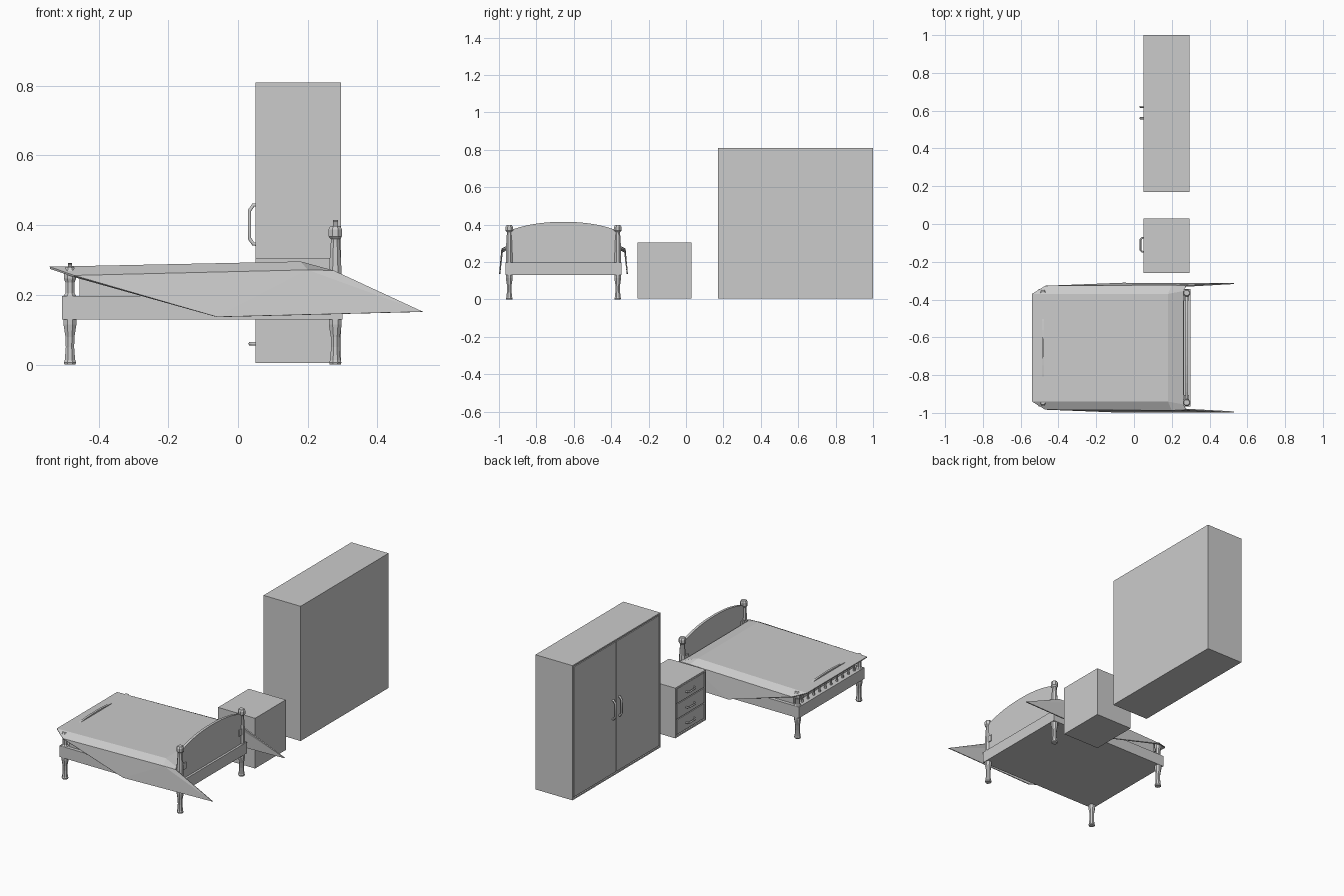
import bpy, bmesh, math
from mathutils import Vector

if "Cube" in bpy.data.objects:
    bpy.data.objects.remove(bpy.data.objects["Cube"])

YC = -0.655  # bed centre line


def mesh_object(name, verts, faces):
    me = bpy.data.meshes.new(name)
    me.from_pydata(verts, [], faces)
    bm = bmesh.new()
    bm.from_mesh(me)
    bmesh.ops.recalc_face_normals(bm, faces=bm.faces)
    bm.to_mesh(me)
    bm.free()
    ob = bpy.data.objects.new(name, me)
    bpy.context.collection.objects.link(ob)
    return ob


def box(name, x, y, z):
    v = [(a, b, c) for a in x for b in y for c in z]
    f = [(0, 1, 3, 2), (4, 6, 7, 5), (0, 4, 5, 1), (2, 3, 7, 6), (0, 2, 6, 4), (1, 5, 7, 3)]
    return mesh_object(name, v, f)


def lathe(name, x, y, profile, n=8):
    v, f = [], []
    for r, z in profile:
        for i in range(n):
            a = math.tau * (i + 0.5) / n
            v.append((x + r * math.cos(a), y + r * math.sin(a), z))
    for k in range(len(profile) - 1):
        for i in range(n):
            j = (i + 1) % n
            f.append((k * n + i, k * n + j, (k + 1) * n + j, (k + 1) * n + i))
    f.append(tuple(range(n)))
    f.append(tuple(range(len(v) - n, len(v))))
    return mesh_object(name, v, f)


def tube(name, points, r):
    cu = bpy.data.curves.new(name, 'CURVE')
    cu.dimensions = '3D'
    cu.bevel_depth = r
    cu.bevel_resolution = 1
    cu.use_fill_caps = True
    sp = cu.splines.new('POLY')
    sp.points.add(len(points) - 1)
    for p, co in zip(sp.points, points):
        p.co = (*co, 1)
    ob = bpy.data.objects.new(name, cu)
    bpy.context.collection.objects.link(ob)
    return ob


def arched_panel(name, x, half, z_low, z_end, z_mid, n=12):
    # upright panel whose lower edge is z_low(t) and top edge is an arch
    v, f = [], []
    for i in range(n + 1):
        t = -1 + 2 * i / n
        top = z_end + (z_mid - z_end) * (1 - abs(t) ** 2.3)
        for px in x:
            v += [(px, YC + half * t, z_low(t)), (px, YC + half * t, top)]
    for i in range(n):
        a, b = 4 * i, 4 * i + 4
        f += [(a, a + 1, b + 1, b), (a + 2, b + 2, b + 3, a + 3),
              (a + 1, a + 3, b + 3, b + 1), (a, b, b + 2, a + 2)]
    e = 4 * n
    f += [(0, 2, 3, 1), (e, e + 1, e + 3, e + 2)]
    return mesh_object(name, v, f)


def fronted_case(name, x, y, z, rim, depth):
    # case with its -x face inset behind a rim
    ob = box(name, x, y, z)
    bm = bmesh.new()
    bm.from_mesh(ob.data)
    bm.normal_update()
    face = min(bm.faces, key=lambda q: q.normal.x)
    bmesh.ops.inset_region(bm, faces=[face], thickness=rim)
    res = bmesh.ops.extrude_discrete_faces(bm, faces=[face])
    bmesh.ops.translate(bm, vec=Vector((depth, 0, 0)), verts=res['faces'][0].verts[:])
    bm.to_mesh(ob.data)
    bm.free()
    return ob


# wardrobe with two doors and U-shaped pulls
fronted_case("wardrobe_case", (0.05, 0.295), (0.17, 1.0), (0.005, 0.81), 0.012, 0.008)
for i, (a, b, h) in enumerate([(0.184, 0.584, 0.56), (0.586, 0.986, 0.62)]):
    box(f"wardrobe_door_{i}", (0.051, 0.06), (a, b), (0.019, 0.796))
    tube(f"wardrobe_handle_{i}", [(0.055, h, 0.346), (0.044, h, 0.346), (0.033, h, 0.362),
                                  (0.033, h, 0.442), (0.044, h, 0.458), (0.055, h, 0.458)], 0.006)

# nightstand with three drawers
fronted_case("nightstand_case", (0.05, 0.295), (-0.26, 0.03), (0.005, 0.305), 0.014, 0.008)
for i in range(3):
    z = 0.06 + 0.0925 * i
    box(f"drawer_{i}", (0.052, 0.06), (-0.243, 0.013), (z - 0.04, z + 0.047))
    tube(f"drawer_handle_{i}", [(0.056, -0.147, z), (0.043, -0.147, z), (0.034, -0.137, z),
                                (0.034, -0.083, z), (0.043, -0.073, z), (0.056, -0.073, z)], 0.005)

# bed base and mattress
box("bed_base", (-0.505, 0.30), (-0.965, -0.345), (0.13, 0.197))
box("mattress", (-0.455, 0.265), (-0.945, -0.365), (0.197, 0.262))

# turned posts
leg = [(0.017, 0), (0.019, 0.006), (0.016, 0.014), (0.013, 0.05), (0.014, 0.08),
       (0.02, 0.115), (0.02, 0.197)]
foot = leg + [(0.014, 0.205), (0.014, 0.235), (0.019, 0.247), (0.019, 0.268), (0.012, 0.28)]
head = leg + [(0.02, 0.265), (0.014, 0.35), (0.014, 0.36), (0.021, 0.368), (0.021, 0.388), (0.015, 0.398)]
for s in (-1, 1):
    side = "left" if s > 0 else "right"
    lathe(f"foot_post_{side}", -0.482, YC + s * 0.29, foot)
    lathe(f"head_post_{side}", 0.279, YC + s * 0.29, head)
    yy = sorted((YC + s * 0.25, YC + s * 0.275))
    box(f"headboard_peg_{side}", (0.265, 0.292), yy, (0.25, 0.288))

# headboard, foot rail and spindles
arched_panel("headboard", (0.272, 0.287), 0.28, lambda t: 0.195, 0.372, 0.415)
arched_panel("foot_rail", (-0.488, -0.476), 0.285, lambda t: 0.235 + 0.02 * (1 - t * t), 0.255, 0.291)
for i in range(10):
    t = -0.86 + 1.72 * i / 9
    lathe(f"spindle_{i}", -0.482, YC + 0.285 * t,
          [(0.007, 0.195), (0.005, 0.22), (0.007, 0.24 + 0.02 * (1 - t * t))], 6)

# blanket: flat top, sloped borders and long side flaps
half = [(-0.54, 0.285, 0.281), (0.18, 0.285, 0.296), (0.262, 0.30, 0.272),
        (-0.47, 0.328, 0.256), (0.20, 0.332, 0.272), (0.275, 0.328, 0.27),
        (-0.06, 0.344, 0.137), (0.53, 0.343, 0.152)]
v = [(x, YC + s * y, z) for s in (1, -1) for x, y, z in half]
f = [(0, 1, 9, 8), (1, 2, 10, 9)]
for o in (0, 8):
    f += [tuple(o + k for k in q) for q in
          [(0, 3, 4, 1), (1, 4, 5, 2), (3, 6, 4), (4, 6, 7), (4, 7, 5)]]
blanket = mesh_object("blanket", v, f)
m = blanket.modifiers.new("thickness", 'SOLIDIFY')
m.thickness = 0.006
m.offset = -1
